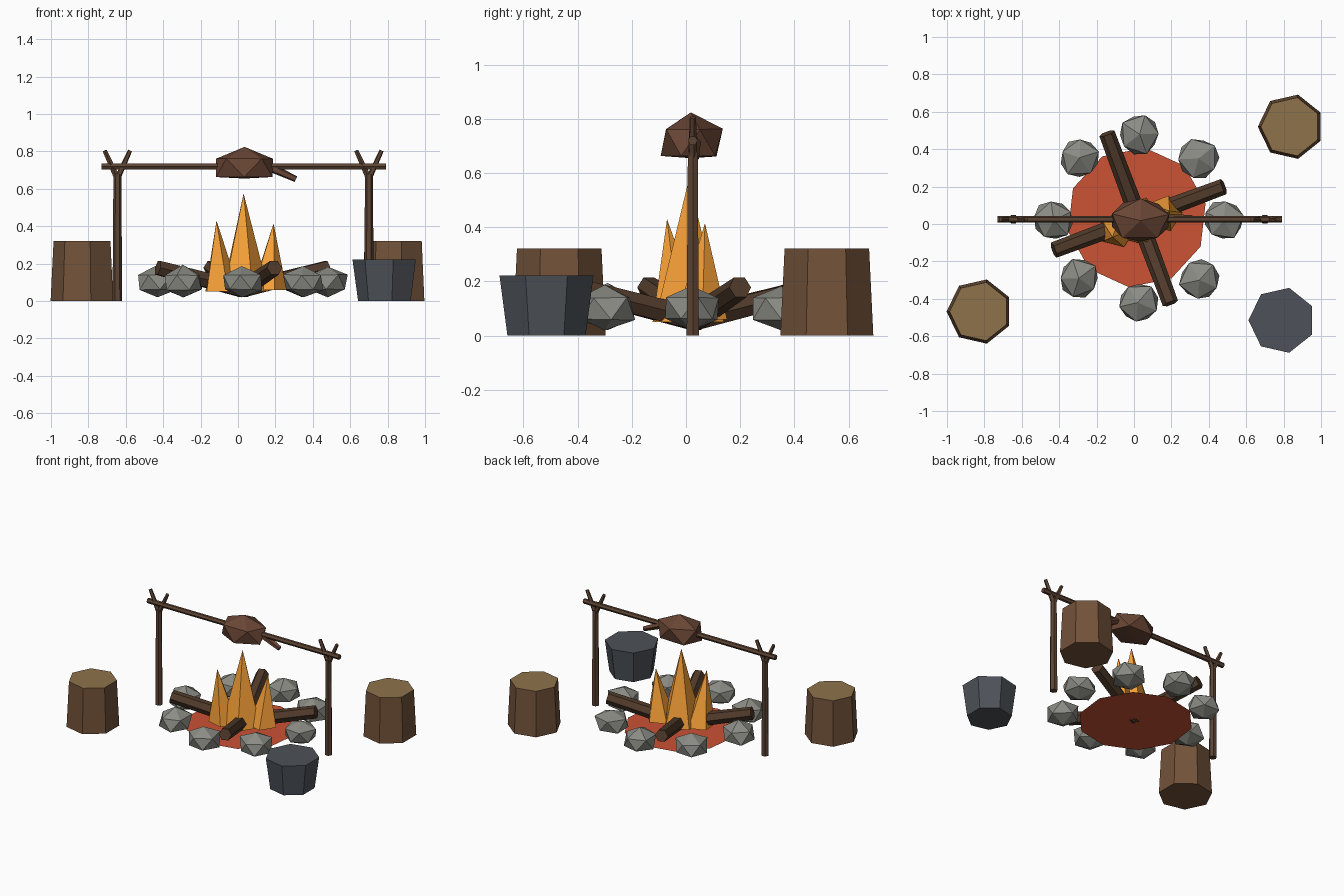
import bpy, bmesh, math, random
from mathutils import Vector, Matrix

if "Cube" in bpy.data.objects:
    bpy.data.objects.remove(bpy.data.objects["Cube"])

random.seed(4)


def mat(name, r, g, b):
    m = bpy.data.materials.new(name)
    m.diffuse_color = (r, g, b, 1)
    m.use_nodes = True
    m.node_tree.nodes["Principled BSDF"].inputs["Base Color"].default_value = m.diffuse_color
    return m


BARK = mat("bark", 0.17, 0.085, 0.042)
CUT = mat("cut_wood", 0.27, 0.17, 0.07)
LOG = mat("dark_wood", 0.085, 0.045, 0.025)
STICK = mat("stick_wood", 0.11, 0.058, 0.033)
STONE = mat("stone", 0.26, 0.26, 0.235)
FLAME = mat("flame", 0.95, 0.36, 0.04)
EMBER = mat("ember", 0.6, 0.085, 0.035)
MEAT = mat("meat", 0.14, 0.06, 0.035)
IRON = mat("iron", 0.075, 0.085, 0.1)


def finish(name, bm, *mats):
    bmesh.ops.recalc_face_normals(bm, faces=bm.faces)
    me = bpy.data.meshes.new(name)
    bm.to_mesh(me)
    bm.free()
    for m in mats:
        me.materials.append(m)
    ob = bpy.data.objects.new(name, me)
    bpy.context.collection.objects.link(ob)
    return ob


def ring(bm, c, r, n, start, rot):
    return [bm.verts.new(Vector(c) + rot @ Vector((r * math.cos(start + k * math.tau / n),
                                                  r * math.sin(start + k * math.tau / n), 0)))
            for k in range(n)]


def frustum(name, p0, p1, r0, r1, n, *mats, start=0.0):
    """Tapered n-sided bar from p0 to p1; r1 = 0 gives a spike."""
    bm = bmesh.new()
    d = Vector(p1) - Vector(p0)
    rot = d.to_track_quat('Z', 'Y')
    if r1 == 0:
        rot = Matrix.Identity(3)          # leaning spikes keep a level base
    a = ring(bm, p0, r0, n, start, rot)
    bm.faces.new(a)
    if r1 == 0:
        tip = bm.verts.new(p1)
        for k in range(n):
            bm.faces.new((a[k], a[(k + 1) % n], tip))
    else:
        b = ring(bm, p1, r1, n, start, rot)
        top = bm.faces.new(b)
        if len(mats) > 1:
            top.material_index = 1
        for k in range(n):
            bm.faces.new((a[k], a[(k + 1) % n], b[(k + 1) % n], b[k]))
    return finish(name, bm, *mats)


def lump(name, c, size, floor, jitter, angle, m):
    """Faceted 20-sided lump with a flattened underside."""
    bm = bmesh.new()
    bmesh.ops.create_icosphere(bm, subdivisions=1, radius=1)
    rot = Matrix.Rotation(angle, 3, 'Z')
    for v in bm.verts:
        p = rot @ v.co * random.uniform(1 - jitter, 1 + jitter)
        v.co = Vector([c[i] + p[i] * size[i] for i in range(3)])
        v.co.z = max(v.co.z, floor)
    return finish(name, bm, m)


# Ember bed
bm = bmesh.new()
bm.faces.new(ring(bm, (0.015, 0.035, 0.025), 0.375, 10, 0.2, Matrix.Identity(3)))
finish("ember_bed", bm, EMBER)

# Ring of stones
for i, (x, y) in enumerate([(0.48, 0.02), (0.345, 0.35), (0.03, 0.48), (-0.29, 0.355),
                            (-0.43, 0.02), (-0.295, -0.29), (0.35, -0.30), (0.02, -0.42)]):
    lump(f"stone_{i + 1}", (x, y, 0.1), (0.117, 0.117, 0.088), 0.02, 0.08,
         random.uniform(0, math.tau), STONE)

# Four crossed logs rising outwards
for i in range(4):
    a = math.radians(20.5 + 90 * i)
    frustum(f"log_{i + 1}", (0.025, 0.03, 0.062),
            (0.025 + 0.485 * math.cos(a), 0.03 + 0.485 * math.sin(a), 0.178),
            0.048, 0.043, 6, LOG)

# Three flames
for name, base, tip, r in [("flame_centre", (0.03, 0.01, 0.05), (0.03, 0.01, 0.575), 0.135),
                           ("flame_left", (-0.09, -0.03, 0.05), (-0.115, -0.07, 0.43), 0.1),
                           ("flame_right", (0.16, 0.055, 0.06), (0.19, 0.07, 0.415), 0.1)]:
    frustum(name, base, tip, r, 0, 5, FLAME, start=-1.2)

# Forked posts
for side, x in (("left", -0.645), ("right", 0.7)):
    frustum(f"{side}_post", (x, 0.025, 0), (x, 0.025, 0.68), 0.026, 0.021, 6, STICK)
    for s in (-1, 1):
        frustum(f"{side}_fork_{'inner' if s * x < 0 else 'outer'}", (x, 0.025, 0.655),
                (x + s * 0.068, 0.025, 0.805), 0.017, 0.012, 5, STICK)

# Spit with roast and bone
frustum("spit", (-0.73, 0.025, 0.72), (0.79, 0.025, 0.72), 0.018, 0.018, 6, STICK)
lump("roast", (0.035, 0.018, 0.712), (0.182, 0.128, 0.112), 0.655, 0.03, 0.3, MEAT)
frustum("roast_bone", (0.15, 0.03, 0.725), (0.31, 0.03, 0.652), 0.026, 0.017, 5, MEAT)

# Stump seats and bucket
for name, x, y in (("left_stump", -0.826, -0.468), ("right_stump", 0.838, 0.52)):
    frustum(name, (x, y, 0), (x, y, 0.322), 0.176, 0.16, 7, BARK, CUT)
frustum("bucket", (0.79, -0.515, 0), (0.79, -0.515, 0.222), 0.148, 0.178, 7, IRON)

# Seven-sided parts point a corner towards -x
for n in ("left_stump", "right_stump", "bucket"):
    me = bpy.data.objects[n].data
    c = sum((v.co for v in me.vertices), Vector()) / len(me.vertices)
    far = max(me.vertices, key=lambda v: (v.co - c).xy.length).co - c
    turn = math.pi - math.atan2(far.y, far.x)
    me.transform(Matrix.Translation(c) @ Matrix.Rotation(turn, 4, 'Z') @ Matrix.Translation(-c))
